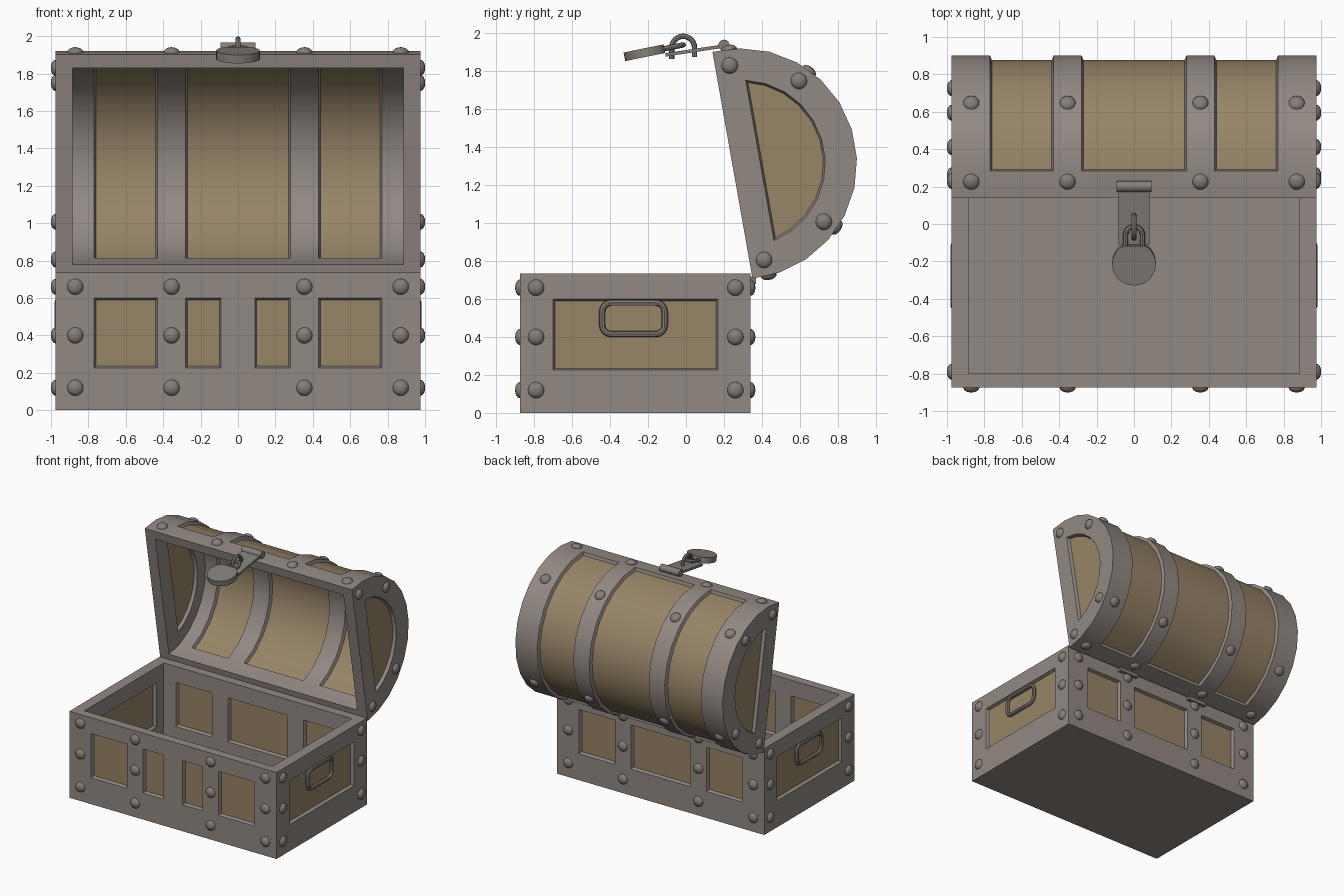
import bpy, bmesh, math
from mathutils import Vector, Matrix

if "Cube" in bpy.data.objects:
    bpy.data.objects.remove(bpy.data.objects["Cube"])

def mat(name, c):
    m = bpy.data.materials.new(name)
    m.diffuse_color = (*c, 1)
    m.use_nodes = True
    m.node_tree.nodes["Principled BSDF"].inputs["Base Color"].default_value = m.diffuse_color
    return m

GREY = mat("grey_frame", (0.290, 0.250, 0.226))
WOOD = mat("tan_wood", (0.310, 0.232, 0.135))
METAL = mat("dark_metal", (0.235, 0.208, 0.188))

def finish(bm, name, mats, smooth=True):
    me = bpy.data.meshes.new(name)
    bm.to_mesh(me)
    bm.free()
    ob = bpy.data.objects.new(name, me)
    bpy.context.collection.objects.link(ob)
    for m in mats:
        me.materials.append(m)
    if smooth:
        bpy.ops.object.select_all(action='DESELECT')
        ob.select_set(True)
        bpy.context.view_layer.objects.active = ob
        bpy.ops.object.shade_smooth_by_angle(angle=math.radians(30))
    return ob

def quad(bm, pts, panel=False):
    f = bm.faces.new([bm.verts.new(p) for p in pts])
    f.material_index = 1 if panel else 0

def recess(bm):
    # weld the solid, then sink every wood panel into its frame
    bmesh.ops.remove_doubles(bm, verts=bm.verts[:], dist=1e-4)
    bmesh.ops.recalc_face_normals(bm, faces=bm.faces[:])
    holes = [f for f in bm.faces if f.material_index == 1]
    r = bmesh.ops.inset_region(bm, faces=holes, thickness=0.01, depth=-0.025,
                               use_boundary=True, use_even_offset=True)
    for f in r['faces']:
        f.material_index = 0

def stations(end):
    half = [0.09, 0.28, 0.43, 0.77, end]
    return [-x for x in reversed(half)] + half

# ---- base: loops lofted up the outside and down the inside
def perimeter(ex, y0, y1, z):
    xs = stations(ex)
    p = [(x, y0) for x in xs] + [(ex, -0.70), (ex, 0.168)]
    p += [(x, y1) for x in reversed(xs)] + [(-ex, 0.168), (-ex, -0.70)]
    return [(x, y, z) for x, y in p]

loops = [perimeter(0.975, -0.875, 0.34, z) for z in (0, 0.225, 0.6, 0.735)]
loops += [perimeter(0.885, -0.80, 0.265, z) for z in (0.735, 0.6, 0.225, 0.1)]
windows = {1, 3, 5, 7, 10, 13, 15, 16, 17, 19, 22}
bm = bmesh.new()
for li in range(len(loops) - 1):
    a, b = loops[li], loops[li + 1]
    for k in range(24):
        n = (k + 1) % 24
        quad(bm, (a[k], a[n], b[n], b[k]), li in (1, 5) and k in windows)
quad(bm, loops[0])
quad(bm, loops[-1])
recess(bm)
finish(bm, "chest_base", [GREY, WOOD])

# ---- lid, in its own frame: u along the opening, v up the dome
def lid(x, u, v):
    return Vector((x, 0.245 - 0.174 * u + 0.985 * v, 1.305 + 0.985 * u + 0.174 * v))

def arc(r):
    a0 = math.asin(0.096 / r)
    return [(r * math.cos(a), 0.05 + r * math.sin(a))
            for a in (a0 + (math.pi - 2 * a0) * i / 11 for i in range(12))]

def profile(r):
    return [(r, 0)] + arc(r) + [(-r, 0)]

bm = bmesh.new()
shells = [(0.975, 0.607, 0.44), (0.885, 0.533, 0.425)]
for ex, r, rd in shells:
    xs, pr = stations(ex), profile(r)
    for i in range(9):
        for k in range(13):
            quad(bm, (lid(xs[i], *pr[k]), lid(xs[i + 1], *pr[k]),
                      lid(xs[i + 1], *pr[k + 1]), lid(xs[i], *pr[k + 1])),
                 i in (1, 3, 4, 5, 7) and 0 < k < 12)
    # rounded end walls with a wood panel
    d = arc(rd)
    d = [(d[0][0] * 0.9, d[0][1])] + d + [(d[-1][0] * 0.9, d[-1][1])]
    for x in (-ex, ex):
        for k in range(14):
            n = (k + 1) % 14
            quad(bm, (lid(x, *pr[k]), lid(x, *pr[n]), lid(x, *d[n]), lid(x, *d[k])))
        quad(bm, [lid(x, *p) for p in d], True)
# flat rim joining both shells
xo, xi = stations(0.975), stations(0.885)
for s in (-1, 1):
    for i in range(9):
        quad(bm, (lid(xo[i], s * 0.607, 0), lid(xo[i + 1], s * 0.607, 0),
                  lid(xi[i + 1], s * 0.533, 0), lid(xi[i], s * 0.533, 0)))
    quad(bm, (lid(s * 0.975, -0.607, 0), lid(s * 0.975, 0.607, 0),
              lid(s * 0.885, 0.533, 0), lid(s * 0.885, -0.533, 0)))
recess(bm)
finish(bm, "chest_lid", [GREY, WOOD])

# ---- rivets
bm = bmesh.new()
def rivet(p, n):
    m = (Matrix.Translation(p) @ Vector(n).to_track_quat('Z', 'Y').to_matrix().to_4x4()
         @ Matrix.Diagonal((0.043, 0.043, 0.026, 1)))
    bmesh.ops.create_uvsphere(bm, u_segments=16, v_segments=8, radius=1, matrix=m)

for z in (0.12, 0.4, 0.66):
    for x in (-0.87, -0.355, 0.355, 0.87):
        rivet((x, -0.875, z), (0, -1, 0))
        rivet((x, 0.34, z), (0, 1, 0))
    for s in (-1, 1):
        for y in (-0.79, 0.26):
            rivet((s * 0.975, y, z), (s, 0, 0))
origin = lid(0, 0, 0)
for s in (-1, 1):
    for x in (-0.87, -0.355, 0.355, 0.87):
        rivet(lid(x, s * 0.603, 0.087), lid(0, s, 0) - origin)
        rivet(lid(x, s * 0.418, 0.482), lid(0, s * 0.7, 0.7) - origin)
    for e in (-1, 1):
        rivet(lid(e * 0.975, s * 0.52, 0.077), (e, 0, 0))
        rivet(lid(e * 0.975, s * 0.377, 0.422), (e, 0, 0))
finish(bm, "rivets", [METAL])

# ---- bent rods
def rod(name, pts, r, cyclic=False):
    cu = bpy.data.curves.new(name, 'CURVE')
    cu.dimensions = '3D'
    cu.bevel_depth, cu.bevel_resolution, cu.use_fill_caps = r, 2, True
    sp = cu.splines.new('POLY')
    sp.points.add(len(pts) - 1)
    for q, p in zip(sp.points, pts):
        q.co = (*p, 1)
    sp.use_cyclic_u = cyclic
    ob = bpy.data.objects.new(name, cu)
    bpy.context.collection.objects.link(ob)
    cu.materials.append(METAL)
    bpy.ops.object.select_all(action='DESELECT')
    ob.select_set(True)
    bpy.context.view_layer.objects.active = ob
    bpy.ops.object.convert(target='MESH')
    bpy.ops.object.shade_smooth_by_angle(angle=math.radians(40))

def box(name, loc, size, rx=0.0, m=METAL):
    bm = bmesh.new()
    bmesh.ops.create_cube(bm, size=1, matrix=Matrix.Translation(loc)
                          @ Matrix.Rotation(rx, 4, 'X') @ Matrix.Diagonal((*size, 1)))
    finish(bm, name, [m], False)

# side handles: rounded rectangles with a mounting bracket
for s, side in ((-1, "left"), (1, "right")):
    pts = []
    for q, (cy, cz) in enumerate(((1, 1), (-1, 1), (-1, -1), (1, -1))):
        for i in range(5):
            a = math.pi / 2 * (q + i / 4)
            pts.append((s * 0.964, -0.277 + cy * 0.117 + 0.048 * math.cos(a),
                        0.498 + cz * 0.035 + 0.048 * math.sin(a)))
    rod("handle_" + side, pts, 0.016, True)
    box("handle_bracket_" + side, (s * 0.958, -0.277, 0.578), (0.03, 0.25, 0.025))

# back hinges
for s, side in ((-1, "left"), (1, "right")):
    box("hinge_" + side, (s * 0.36, 0.355, 0.70), (0.18, 0.03, 0.04))

# ---- hasp: barrel, plate and staple
bm = bmesh.new()
bmesh.ops.create_cone(bm, cap_ends=True, segments=16, radius1=0.03, radius2=0.03, depth=0.185,
                      matrix=Matrix.Translation((0, 0.2, 1.937)) @ Matrix.Rotation(math.pi / 2, 4, 'Y'))
finish(bm, "hasp_barrel", [METAL])
box("hasp_plate", (0, 0.045, 1.91), (0.165, 0.31, 0.018), 0.15)

def arch(r, n=12):
    return [(r * math.cos(math.pi * i / n), r * math.sin(math.pi * i / n)) for i in range(n + 1)]

rod("hasp_staple", [(0, 0.045, 1.875)] + [(0, -0.015 + a, 1.925 + b) for a, b in arch(0.06)]
    + [(0, -0.075, 1.865)], 0.014)

# ---- padlock: tilted shackle and clipped disc body
tilt = Matrix.Translation((0, -0.21, 1.9)) @ Matrix.Rotation(0.2, 4, 'X')
rod("padlock_shackle", [tilt @ Vector(p) for p in [(0.045, 0.07, 0)]
    + [(a, 0.155 + b, 0) for a, b in arch(0.045)] + [(-0.045, 0.07, 0)]], 0.014)
bm = bmesh.new()
ring = [(0.117 * math.cos(math.tau * i / 28), min(0.117 * math.sin(math.tau * i / 28), 0.098))
        for i in range(28)]
top = [tilt @ Vector((x, y, 0.023)) for x, y in ring]
low = [tilt @ Vector((x, y, -0.023)) for x, y in ring]
quad(bm, top)
quad(bm, low[::-1])
for k in range(28):
    n = (k + 1) % 28
    quad(bm, (low[k], low[n], top[n], top[k]))
bmesh.ops.remove_doubles(bm, verts=bm.verts[:], dist=1e-5)
bmesh.ops.recalc_face_normals(bm, faces=bm.faces[:])
finish(bm, "padlock_body", [METAL])
